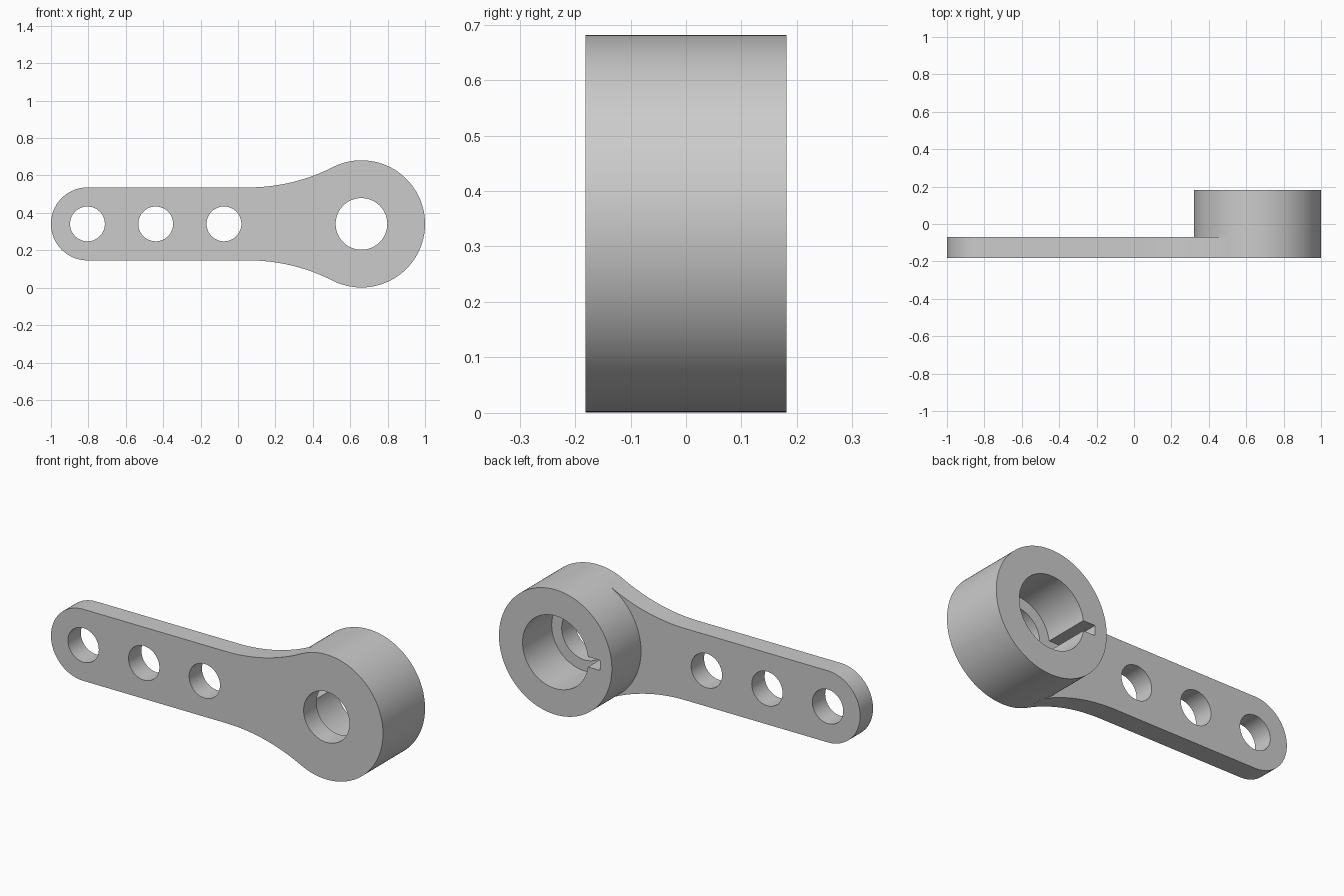
import bpy, bmesh
from math import pi, sin, cos, asin, atan2, sqrt

if "Cube" in bpy.data.objects:
    bpy.data.objects.remove(bpy.data.objects["Cube"])

ZC = 0.341                 # height of the long axis
HUB_X, HUB_R = 0.66, 0.34
END_X, ARM_R = -0.805, 0.195
FRONT, PLATE_BACK, BACK = -0.181, -0.07, 0.181


def arc(cx, cz, r, a0, a1, n):
    return [(cx + r * cos(a0 + (a1 - a0) * i / n),
             cz + r * sin(a0 + (a1 - a0) * i / n)) for i in range(n + 1)]


def circle(cx, r, n=96):
    return arc(cx, ZC, r, 0, 2 * pi, n)[:-1]


def prism(name, pts, y0, y1):
    """Extrude an x-z outline along y."""
    bm = bmesh.new()
    face = bm.faces.new([bm.verts.new((x, y0, z)) for x, z in pts])
    ext = bmesh.ops.extrude_face_region(bm, geom=[face])
    for v in ext["geom"]:
        if isinstance(v, bmesh.types.BMVert):
            v.co.y = y1
    bmesh.ops.recalc_face_normals(bm, faces=bm.faces)
    mesh = bpy.data.meshes.new(name)
    bm.to_mesh(mesh)
    bm.free()
    ob = bpy.data.objects.new(name, mesh)
    bpy.context.collection.objects.link(ob)
    return ob


def combine(target, tool, operation):
    """Apply a boolean and discard the tool object."""
    tool.hide_render = True
    mod = target.modifiers.new(operation, 'BOOLEAN')
    mod.object, mod.operation, mod.solver = tool, operation, 'EXACT'
    bpy.context.view_layer.objects.active = target
    bpy.ops.object.modifier_apply(modifier=mod.name)
    bpy.data.objects.remove(tool, do_unlink=True)


# Arm outline: round end, straight edges, concave fillets running into the hub
R = 1.0
dx = sqrt((R + HUB_R) ** 2 - (ARM_R + R) ** 2)
sweep = atan2(dx, ARM_R + R)
fillet = arc(HUB_X - dx, ZC + ARM_R + R, R, -pi / 2, -pi / 2 + sweep, 24)
mirrored = [(x, 2 * ZC - z) for x, z in fillet]
end = arc(END_X, ZC, ARM_R, pi / 2, 3 * pi / 2, 48)
arm = prism("arm", end + mirrored + [(HUB_X, ZC)] + fillet[::-1], FRONT, PLATE_BACK)

# Hub joined with the arm
lever = prism("lever_arm", circle(HUB_X, HUB_R, 128), FRONT, BACK)
combine(lever, arm, 'UNION')

# Through holes in the arm and hub
for x, r in ((-0.805, 0.093), (-0.44, 0.093), (-0.075, 0.093), (HUB_X, 0.138)):
    combine(lever, prism("hole_cutter", circle(x, r), -0.3, 0.3), 'DIFFERENCE')

# Counterbore with keyway, open at the back
BORE_R, KEY_X, KEY_H = 0.198, HUB_X - 0.268, 0.0275
a = asin(KEY_H / BORE_R)
keyed = arc(HUB_X, ZC, BORE_R, -pi + a, pi - a, 96)
keyed += [(KEY_X, ZC + KEY_H), (KEY_X, ZC - KEY_H)]
combine(lever, prism("bore_cutter", keyed, PLATE_BACK, 0.3), 'DIFFERENCE')

# Smooth the curved walls, keep the rims sharp
bpy.ops.object.select_all(action='DESELECT')
lever.select_set(True)
bpy.context.view_layer.objects.active = lever
bpy.ops.object.shade_smooth_by_angle(angle=pi / 6)
